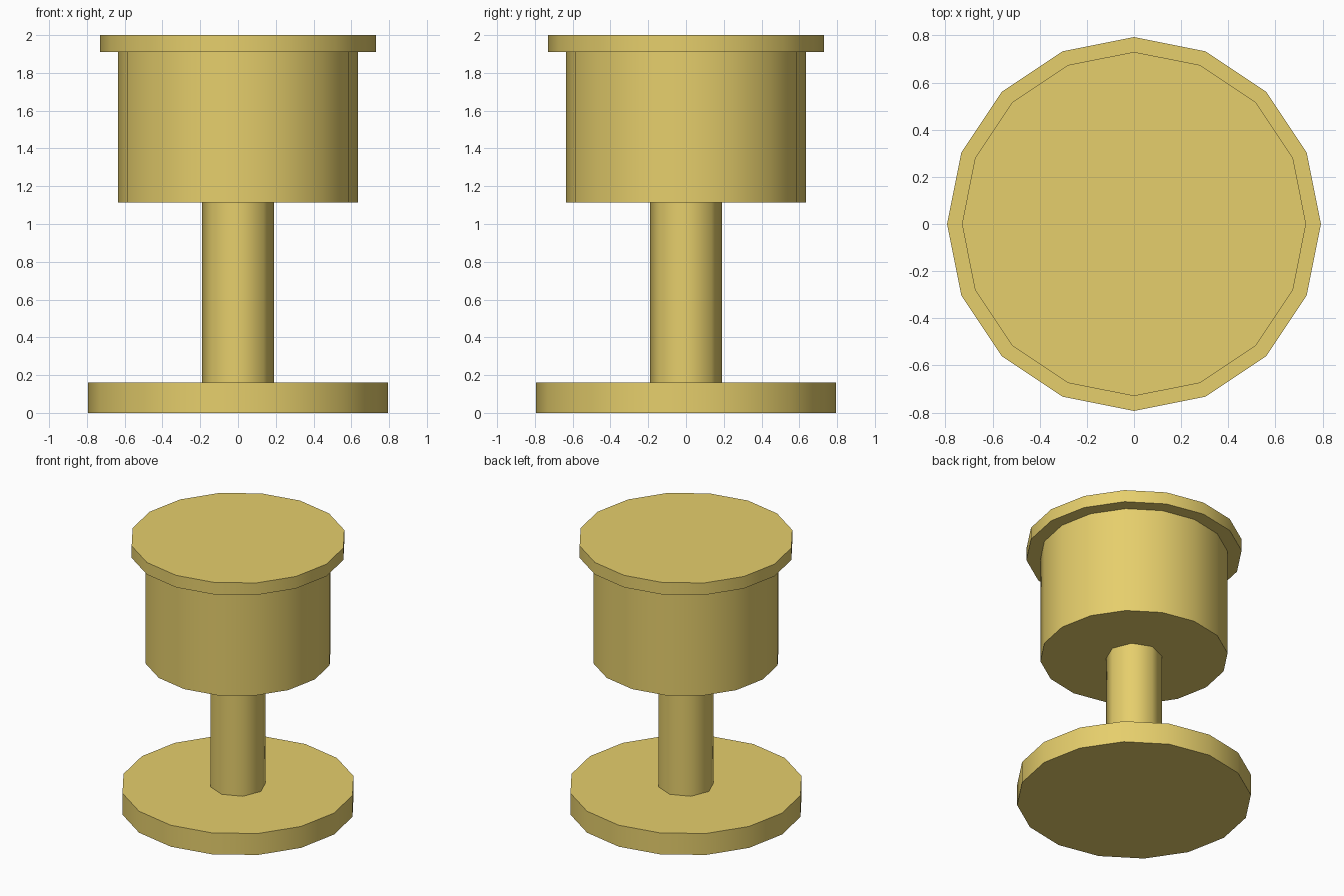
import bpy, math

if "Cube" in bpy.data.objects:
    bpy.data.objects.remove(bpy.data.objects["Cube"])

brass = bpy.data.materials.new("brass")
brass.diffuse_color = (0.79, 0.62, 0.15, 1)
brass.use_nodes = True
brass.node_tree.nodes["Principled BSDF"].inputs["Base Color"].default_value = brass.diffuse_color


def drum(name, radius, z0, z1, sides):
    """Upright cylinder with a corner on each axis, smooth sides and sharp rims."""
    bpy.ops.mesh.primitive_cylinder_add(vertices=sides, radius=radius, depth=z1 - z0,
                                        location=(0, 0, (z0 + z1) / 2))
    obj = bpy.context.object
    obj.name = name
    obj.data.materials.append(brass)
    bpy.ops.object.shade_smooth_by_angle(angle=math.radians(50))
    return obj


# Foot plate and narrow stem
drum("base", 0.793, 0.0, 0.16, 16)
drum("stem", 0.19, 0.16, 1.115, 8)
# Wide bowl with an overhanging flat lid
drum("bowl", 0.635, 1.115, 1.91, 16)
drum("lid", 0.73, 1.91, 2.0, 16)
